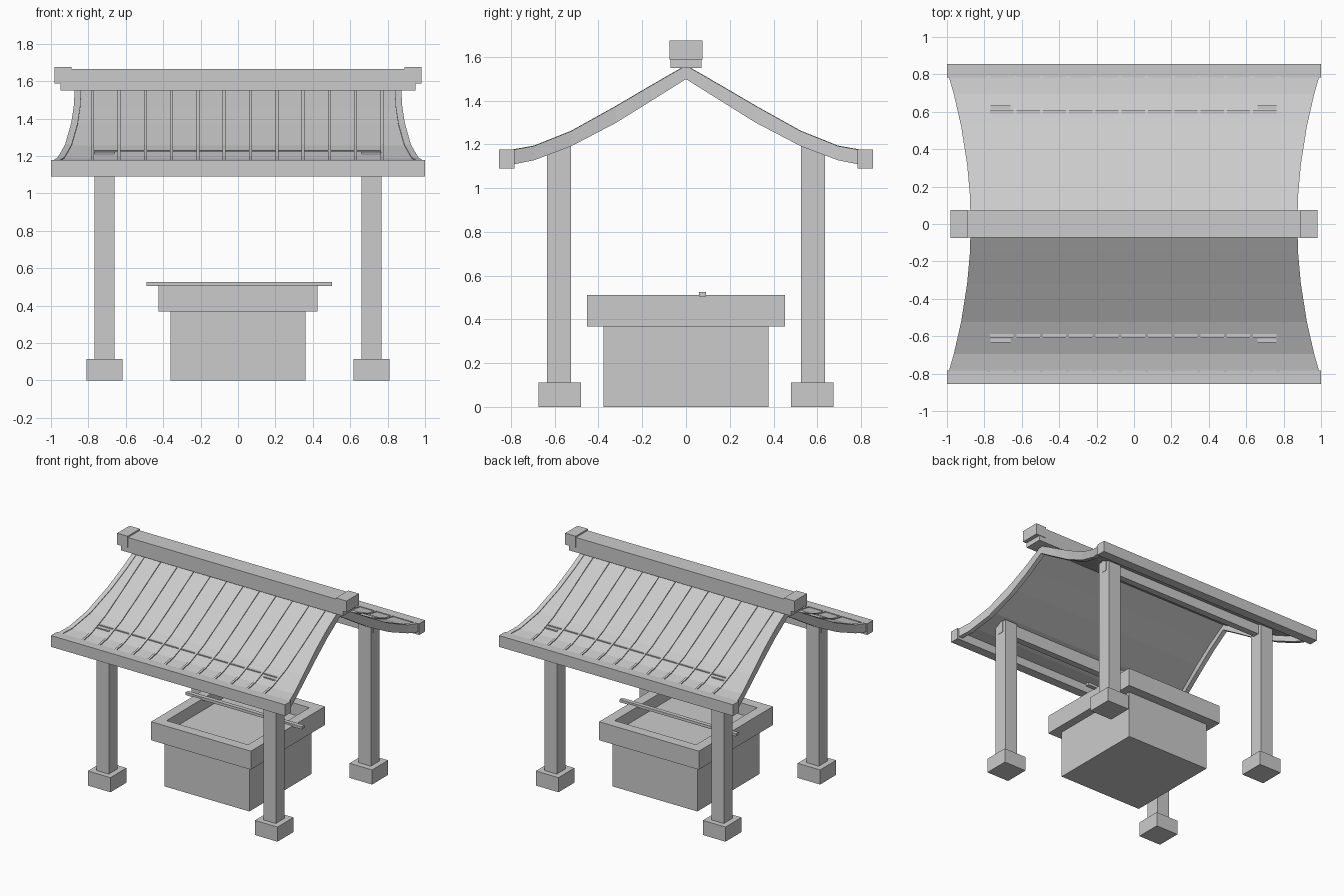
import bpy
import bmesh

old = bpy.data.objects.get("Cube")
if old:
    bpy.data.objects.remove(old, do_unlink=True)

# One plain grey for the whole structure
grey = bpy.data.materials.new("plain_grey")
grey.use_nodes = True
colour = (0.6, 0.6, 0.6, 1)
grey.diffuse_color = colour
grey.node_tree.nodes["Principled BSDF"].inputs["Base Color"].default_value = colour


def finish(name, bm):
    bmesh.ops.recalc_face_normals(bm, faces=bm.faces)
    mesh = bpy.data.meshes.new(name)
    bm.to_mesh(mesh)
    bm.free()
    mesh.materials.append(grey)
    obj = bpy.data.objects.new(name, mesh)
    bpy.context.collection.objects.link(obj)
    return obj


def box(name, x, y, z):
    """Box from (low, high) pairs on each axis."""
    bm = bmesh.new()
    bmesh.ops.create_cube(bm, size=1)
    for v in bm.verts:
        v.co = [r[0] + (c + 0.5) * (r[1] - r[0]) for c, r in zip(v.co, (x, y, z))]
    return finish(name, bm)


def strip(name, sections):
    """Solid swept through sections of (y, x_low, x_high, z_low, z_high)."""
    bm = bmesh.new()
    rings = []
    for y, x0, x1, z0, z1 in sections:
        rings.append([bm.verts.new(p) for p in
                      ((x0, y, z0), (x1, y, z0), (x1, y, z1), (x0, y, z1))])
    for a, b in zip(rings, rings[1:]):
        for i in range(4):
            j = (i + 1) % 4
            bm.faces.new((a[i], a[j], b[j], b[i]))
    bm.faces.new(rings[0])
    bm.faces.new(rings[-1])
    return finish(name, bm)


# Well: body, open square rim, inner surface and resting pole
box("well_body", (-0.362, 0.362), (-0.378, 0.378), (0, 0.42))
rim = box("well_rim", (-0.426, 0.426), (-0.452, 0.452), (0.368, 0.511))
bm = bmesh.new()
bm.from_mesh(rim.data)
caps = [f for f in bm.faces if abs(f.normal.z) > 0.9]
bmesh.ops.inset_region(bm, faces=caps, thickness=0.11)
inner = [f for f in caps if f.is_valid]
bmesh.ops.bridge_loops(bm, edges=[e for f in inner for e in f.edges])
bmesh.ops.delete(bm, geom=inner, context='FACES_ONLY')
bmesh.ops.recalc_face_normals(bm, faces=bm.faces)
bm.to_mesh(rim.data)
bm.free()
box("well_pole", (-0.49, 0.503), (0.06, 0.092), (0.504, 0.525))

# Four posts on footings
for sx, side in ((-1, "right"), (1, "left")):
    for sy, end in ((-1, "front"), (1, "back")):
        box(f"{end}_{side}_post", (sx * 0.66, sx * 0.767),
            (sy * 0.525, sy * 0.634), (0.1, 1.22))
        box(f"{end}_{side}_footing", (sx * 0.617, sx * 0.81),
            (sy * 0.48, sy * 0.675), (0, 0.113))

# Curved roof: depth, underside and top height of the end boards
profile = [(0, 1.498, 1.56), (0.16, 1.398, 1.468), (0.32, 1.298, 1.374),
           (0.525, 1.191, 1.26), (0.695, 1.127, 1.192), (0.82, 1.102, 1.17)]
board, sheet = 0.035, 0.022


def half_width(y):
    return 0.873 + 0.12 * (y / 0.8) ** 2


for s, end in ((-1, "front"), (1, "back")):
    # Thin roof sheet
    strip(f"{end}_roof_sheet",
          [(s * y, 0.005 - half_width(y), half_width(y) - 0.005, z1 - sheet, z1 - 0.005)
           for y, z0, z1 in profile])

    # Deeper boards along the curved ends
    for sx, side in ((-1, "right"), (1, "left")):
        strip(f"{end}_{side}_end_board",
              [(s * y, sx * (half_width(y) - board), sx * half_width(y), z0, z1)
               for y, z0, z1 in profile])

    # Thin ribs running down the slope
    for i in range(12):
        x = -0.777 + i * 0.1406
        strip(f"{end}_roof_rib_{i + 1}",
              [(s * y, x - 0.008, x + 0.008, z1 - 0.015, z1 + 0.002)
               for y, z0, z1 in profile])

    # Eave board and the beam joining the posts
    box(f"{end}_eave_board", (-1, 1), (s * 0.783, s * 0.855), (1.09, 1.177))
    box(f"{end}_beam", (-0.77, 0.77), (s * 0.555, s * 0.606), (1.13, 1.23))

# Ridge beam with raised end blocks
box("ridge_beam", (-0.948, 0.948), (-0.071, 0.071), (1.549, 1.664))
for s, side in ((-1, "right"), (1, "left")):
    box(f"{side}_ridge_end", (s * 0.89, s * 0.98), (-0.075, 0.075), (1.587, 1.675))
